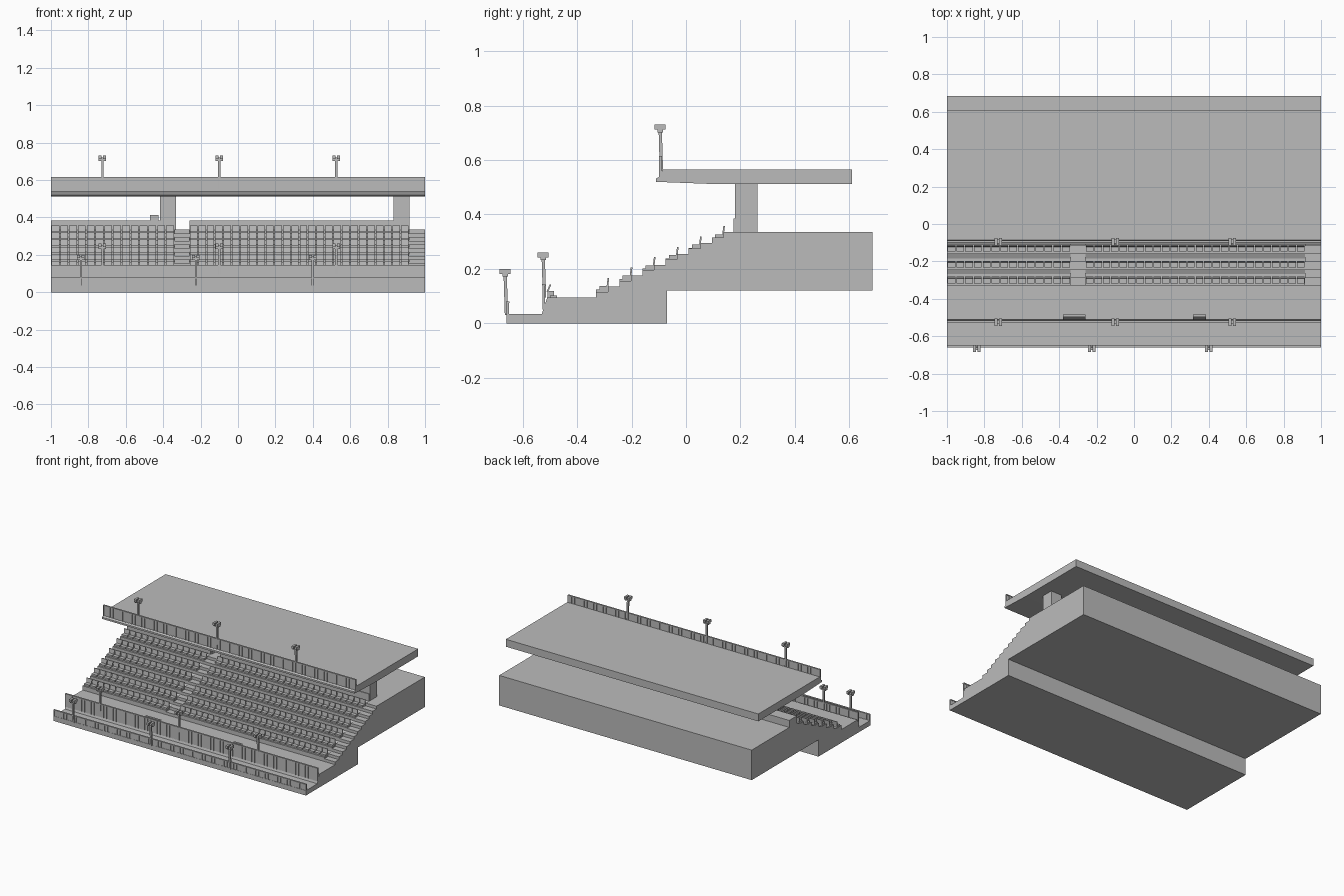
import bpy
import bmesh
from mathutils import Vector

cube = bpy.data.objects.get("Cube")
if cube:
    bpy.data.objects.remove(cube, do_unlink=True)

concrete = bpy.data.materials.new("concrete grey")
concrete.use_nodes = True
concrete.diffuse_color = (0.5, 0.5, 0.5, 1)
concrete.node_tree.nodes["Principled BSDF"].inputs["Base Color"].default_value = (0.5, 0.5, 0.5, 1)


def finish(name, bm):
    bmesh.ops.recalc_face_normals(bm, faces=bm.faces)
    mesh = bpy.data.meshes.new(name)
    bm.to_mesh(mesh)
    bm.free()
    mesh.materials.append(concrete)
    obj = bpy.data.objects.new(name, mesh)
    bpy.context.collection.objects.link(obj)
    return obj


def add_box(bm, x0, x1, y0, y1, z0, z1, lean=0.0):
    """Box between limits; lean shifts the top along y."""
    verts = bmesh.ops.create_cube(bm, size=1)["verts"]
    for v in verts:
        top = v.co.z > 0
        v.co = Vector((x1 if v.co.x > 0 else x0,
                       (y1 if v.co.y > 0 else y0) + (lean if top else 0),
                       z1 if top else z0))


def add_profile(bm, profile, x0, x1):
    """Extrude a y-z outline along x."""
    face = bm.faces.new([bm.verts.new((x0, y, z)) for y, z in profile])
    moved = bmesh.ops.extrude_face_region(bm, geom=[face])["geom"]
    bmesh.ops.translate(bm, vec=(x1 - x0, 0, 0),
                        verts=[g for g in moved if isinstance(g, bmesh.types.BMVert)])
    bm.faces.new([v for v in face.verts]) if not face.is_valid else None


ROWS, DEPTH, FIRST_Y, RISE = 6, 0.085, -0.33, 0.038
BLOCKS = [(-1.0, -0.34), (-0.26, 0.915)]
AISLES = [(-0.34, -0.26), (0.915, 1.0)]


def tread(row):
    return FIRST_Y + row * DEPTH, 0.125 + row * RISE


# Lower terrace walkways and rear concourse slab
bm = bmesh.new()
add_profile(bm, [(-0.66, 0), (-0.07, 0), (-0.07, 0.12), (0.685, 0.12), (0.685, 0.335),
                 (0.18, 0.335), (-0.33, 0.095), (-0.51, 0.095), (-0.53, 0.035),
                 (-0.66, 0.035)], -1, 1)
finish("stand_base", bm)

# Stepped seating tiers
bm = bmesh.new()
for x0, x1 in BLOCKS:
    outline = [(0.18, 0.3), (FIRST_Y, 0.08)]
    for row in range(ROWS):
        y, z = tread(row)
        outline += [(y, z), (y + DEPTH, z)]
    add_profile(bm, outline[1:] + outline[:1] if outline[-1][1] < 0.3 else outline[1:], x0, x1)
finish("seating_tiers", bm)

# Aisle stairs with half-height steps
bm = bmesh.new()
for x0, x1 in AISLES:
    steps = ROWS * 2
    run, rise = DEPTH / 2, (0.335 - 0.095) / steps
    outline = [(FIRST_Y, 0.085)]
    for i in range(steps):
        y, z = FIRST_Y + i * run, 0.095 + (i + 1) * rise
        outline += [(y, z), (y + run, z)]
    outline.append((0.18, 0.32))
    add_profile(bm, outline, x0, x1)
finish("aisle_stairs", bm)

# Seats: pan and leaning backrest
bm = bmesh.new()
for x0, x1 in BLOCKS:
    count = int((x1 - x0) / 0.044)
    pitch = (x1 - x0) / count
    for row in range(ROWS):
        y, z = tread(row)
        for i in range(count):
            left, right = x0 + (i + 0.06) * pitch, x0 + (i + 0.94) * pitch
            add_box(bm, left, right, y + 0.012, y + 0.045, z, z + 0.012)
            add_box(bm, left, right, y + 0.038, y + 0.044, z + 0.01, z + 0.042, 0.004)
finish("seats", bm)

# Wall behind the top row
bm = bmesh.new()
for x0, x1 in BLOCKS:
    add_box(bm, x0, x1, 0.175, 0.26, 0.3, 0.385)
add_box(bm, -0.47, -0.425, 0.18, 0.225, 0.38, 0.412)
finish("rear_wall", bm)

# Columns carrying the upper deck
bm = bmesh.new()
for x in (-0.375, 0.875):
    add_box(bm, x - 0.043, x + 0.043, 0.18, 0.263, 0.33, 0.52)
finish("deck_columns", bm)

# Upper deck
bm = bmesh.new()
add_profile(bm, [(-0.11, 0.52), (0.1, 0.512), (0.61, 0.512), (0.61, 0.565),
                 (-0.085, 0.565), (-0.095, 0.54), (-0.11, 0.532)], -1, 1)
finish("upper_deck", bm)


# Railings: thin panel, top rail and balusters
def railing(name, y, z0, z1):
    bm = bmesh.new()
    add_box(bm, -1, 1, y - 0.002, y + 0.002, z0, z1)
    add_box(bm, -1, 1, y - 0.006, y + 0.006, z1 - 0.006, z1)
    for i in range(81):
        x = -0.997 + i * 1.994 / 80
        add_box(bm, x - 0.003, x + 0.003, y - 0.005, y + 0.005, z0, z1)
    finish(name, bm)


railing("front_railing", -0.655, 0.03, 0.08)
railing("middle_railing", -0.523, 0.05, 0.145)
railing("deck_railing", -0.094, 0.53, 0.615)


# Lamp posts with small twin heads
def lamps(name, xs, y, z0, z1):
    bm = bmesh.new()
    for x in xs:
        add_box(bm, x - 0.006, x + 0.006, y - 0.006, y + 0.006, z0, z1 - 0.01, -0.005)
        add_box(bm, x - 0.02, x + 0.02, y - 0.014, y + 0.006, z1 - 0.028, z1 - 0.015)
        for side in (-1, 1):
            lamp = x + side * 0.012
            add_box(bm, lamp - 0.008, lamp + 0.008, y - 0.025, y + 0.014, z1 - 0.018, z1)
    finish(name, bm)


UPPER = [-0.725, -0.1, 0.525]
lamps("front_lamps", [-0.84, -0.225, 0.4], -0.66, 0.03, 0.2)
lamps("middle_lamps", UPPER, -0.52, 0.095, 0.26)
lamps("deck_lamps", UPPER, -0.09, 0.55, 0.73)

# Benches and low boxes on the middle walkway
bm = bmesh.new()
for x, half in ((-0.32, 0.06), (0.35, 0.035)):
    add_box(bm, x - half, x + half, -0.51, -0.485, 0.095, 0.118)
    add_box(bm, x - half, x + half, -0.513, -0.507, 0.115, 0.143, 0.012)
for x in (-0.2, 0.5):
    add_box(bm, x - 0.012, x + 0.012, -0.5, -0.475, 0.09, 0.102)
finish("walkway_benches", bm)
